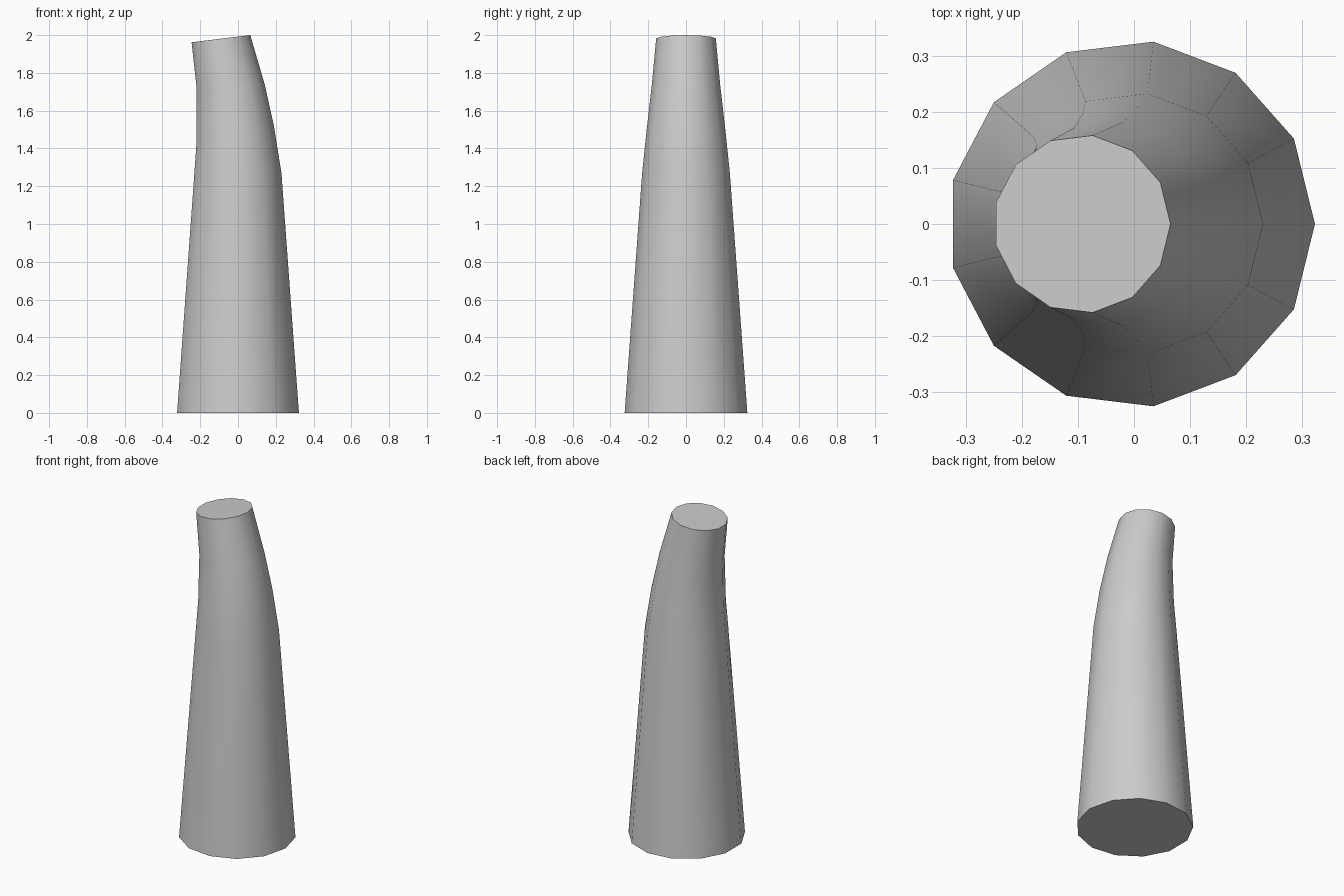
import bpy, bmesh, math

if "Cube" in bpy.data.objects:
    bpy.data.objects.remove(bpy.data.objects["Cube"])

SIDES = 13
# Each ring in the side profile: right x, right z, left x, left z
RINGS = [
    (0.3225, 0.00, -0.3225, 0.00),
    (0.230, 1.27, -0.231, 1.27),
    (0.190, 1.52, -0.219, 1.44),
    (0.141, 1.74, -0.219, 1.72),
    (0.065, 2.00, -0.246, 1.962),
]
FLAT = math.cos(math.pi / SIDES)  # left side of the ring is a flat facet

bm = bmesh.new()
loops = []
for rx, rz, lx, lz in RINGS:
    radius = math.hypot(rx - lx, rz - lz) / (1 + FLAT)
    loop = []
    for i in range(SIDES):
        a = 2 * math.pi * i / SIDES
        t = (math.cos(a) + FLAT) / (1 + FLAT)
        loop.append(bm.verts.new((lx + (rx - lx) * t, radius * math.sin(a), lz + (rz - lz) * t)))
    loops.append(loop)

# Side walls between rings
for lo, hi in zip(loops, loops[1:]):
    for i in range(SIDES):
        j = (i + 1) % SIDES
        bm.faces.new((lo[i], lo[j], hi[j], hi[i]))

# End caps
bm.faces.new(loops[0][::-1])
bm.faces.new(loops[-1])

mesh = bpy.data.meshes.new("bent_tapered_post")
bm.to_mesh(mesh)
bm.free()
post = bpy.data.objects.new("bent_tapered_post", mesh)
bpy.context.collection.objects.link(post)

# Smooth sides, crisp caps
bpy.context.view_layer.objects.active = post
post.select_set(True)
bpy.ops.object.shade_smooth_by_angle(angle=math.radians(40))
